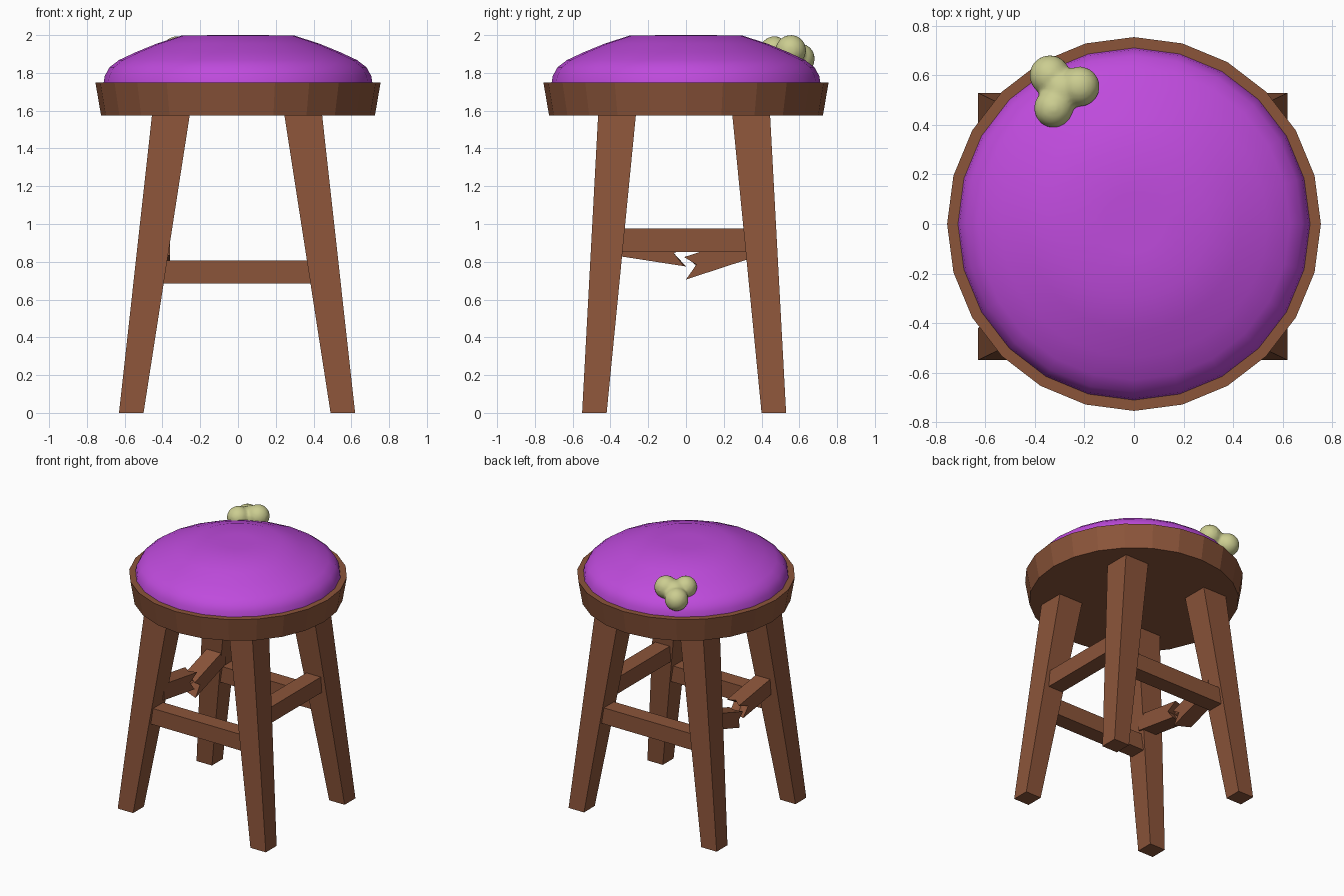
import bpy, bmesh, math
from mathutils import Vector

if "Cube" in bpy.data.objects:
    bpy.data.objects.remove(bpy.data.objects["Cube"])


def material(name, rgb):
    m = bpy.data.materials.new(name)
    m.diffuse_color = (*rgb, 1)
    m.use_nodes = True
    m.node_tree.nodes["Principled BSDF"].inputs["Base Color"].default_value = m.diffuse_color
    return m


WOOD = material("wood", (0.26, 0.09, 0.042))
FABRIC = material("purple_fabric", (0.52, 0.07, 0.72))
GUM = material("gum", (0.60, 0.61, 0.28))


def make(name, bm, mat, smooth=None):
    bmesh.ops.recalc_face_normals(bm, faces=bm.faces)
    me = bpy.data.meshes.new(name)
    bm.to_mesh(me)
    bm.free()
    me.materials.append(mat)
    ob = bpy.data.objects.new(name, me)
    bpy.context.collection.objects.link(ob)
    if smooth:
        bpy.ops.object.select_all(action='DESELECT')
        ob.select_set(True)
        bpy.context.view_layer.objects.active = ob
        bpy.ops.object.shade_smooth_by_angle(angle=math.radians(smooth))
    return ob


def lathe(name, profile, mat, smooth=None, sides=24):
    """Revolve (radius, z) points and cap both ends."""
    bm = bmesh.new()
    rings = [[bm.verts.new((r * math.cos(i * math.tau / sides),
                            r * math.sin(i * math.tau / sides), z))
              for i in range(sides)] for r, z in profile]
    for a, b in zip(rings, rings[1:]):
        for i in range(sides):
            j = (i + 1) % sides
            bm.faces.new((a[i], a[j], b[j], b[i]))
    bm.faces.new(rings[0])
    bm.faces.new(rings[-1])
    return make(name, bm, mat, smooth)


def prism(name, bottom, top):
    """Tapered block; each end is (x, y, z, half width x, half width y)."""
    bm = bmesh.new()
    rings = [[bm.verts.new((x + sx * hx, y + sy * hy, z))
              for sx, sy in ((-1, -1), (1, -1), (1, 1), (-1, 1))]
             for x, y, z, hx, hy in (bottom, top)]
    bm.faces.new(rings[0])
    bm.faces.new(rings[1])
    for i in range(4):
        j = (i + 1) % 4
        bm.faces.new((rings[0][i], rings[0][j], rings[1][j], rings[1][i]))
    return make(name, bm, WOOD)


def broken_bar(name, x, y0, z0, slope, direction, jag, core):
    """Sloping bar along y from a leg to a splintered end near y = 0."""
    bm = bmesh.new()
    section = [(-1, -1), (0, -1), (1, -1), (1, 0), (1, 1), (0, 1), (-1, 1), (-1, 0)]
    h = 0.061

    def point(sx, sz, y):
        return bm.verts.new((x + sx * h, y, z0 + slope * (y - y0) + sz * h))

    start = [point(sx, sz, y0) for sx, sz in section]
    end = [point(sx, sz, direction * d) for (sx, sz), d in zip(section, jag)]
    tip = point(0, 0, direction * core)
    bm.faces.new(start)
    for i in range(8):
        j = (i + 1) % 8
        bm.faces.new((start[i], start[j], end[j], end[i]))
        bm.faces.new((end[i], end[j], tip))
    return make(name, bm, WOOD)


# Seat ring and domed cushion
lathe("seat_base", [(0.725, 1.575), (0.755, 1.75)], WOOD)
lathe("cushion", [(0.712, 1.745), (0.705, 1.785), (0.68, 1.83), (0.63, 1.868),
                  (0.54, 1.91), (0.43, 1.955), (0.30, 1.997), (0.12, 2.0)],
      FABRIC, smooth=50)

# Splayed legs, wider at the top
OX, OY = -0.005, -0.01
for sx, side in ((-1, "left"), (1, "right")):
    for sy, end in ((-1, "front"), (1, "back")):
        prism(f"{end}_{side}_leg",
              (OX + sx * 0.56, OY + sy * 0.475, 0, 0.065, 0.065),
              (OX + sx * 0.35, OY + sy * 0.355, 1.58, 0.10, 0.10))

# Intact stretchers
for sy, end in ((-1, "front"), (1, "back")):
    y = OY + sy * 0.418
    prism(f"{end}_stretcher", (OX, y, 0.685, 0.43, 0.061), (OX, y, 0.808, 0.43, 0.061))
prism("right_stretcher", (0.425, OY, 0.853, 0.061, 0.37), (0.425, OY, 0.975, 0.061, 0.37))

# Snapped left stretcher, both halves sagging towards the break
broken_bar("broken_stretcher_front", -0.42, -0.38, 0.895, -0.155, 1,
           [0.0, -0.03, -0.01, -0.065, 0.02, 0.0, 0.05, -0.065], -0.07)
broken_bar("broken_stretcher_back", -0.42, 0.37, 0.888, 0.327, -1,
           [-0.04, -0.02, 0.0, -0.055, 0.01, -0.03, 0.0, -0.05], -0.08)

# Lump of gum fused from a few balls
bm = bmesh.new()
for x, y, z, r in ((-0.34, 0.60, 1.875, 0.083), (-0.22, 0.555, 1.92, 0.082),
                   (-0.325, 0.468, 1.915, 0.08), (-0.285, 0.54, 1.895, 0.085)):
    ball = bmesh.ops.create_icosphere(bm, subdivisions=3, radius=r)
    bmesh.ops.translate(bm, verts=ball["verts"], vec=Vector((x, y, z)))
gum = make("gum_lump", bm, GUM)
remesh = gum.modifiers.new("fuse", 'REMESH')
remesh.mode = 'VOXEL'
remesh.voxel_size = 0.012
remesh.use_smooth_shade = True
soften = gum.modifiers.new("soften", 'SMOOTH')
soften.factor = 0.5
soften.iterations = 6
